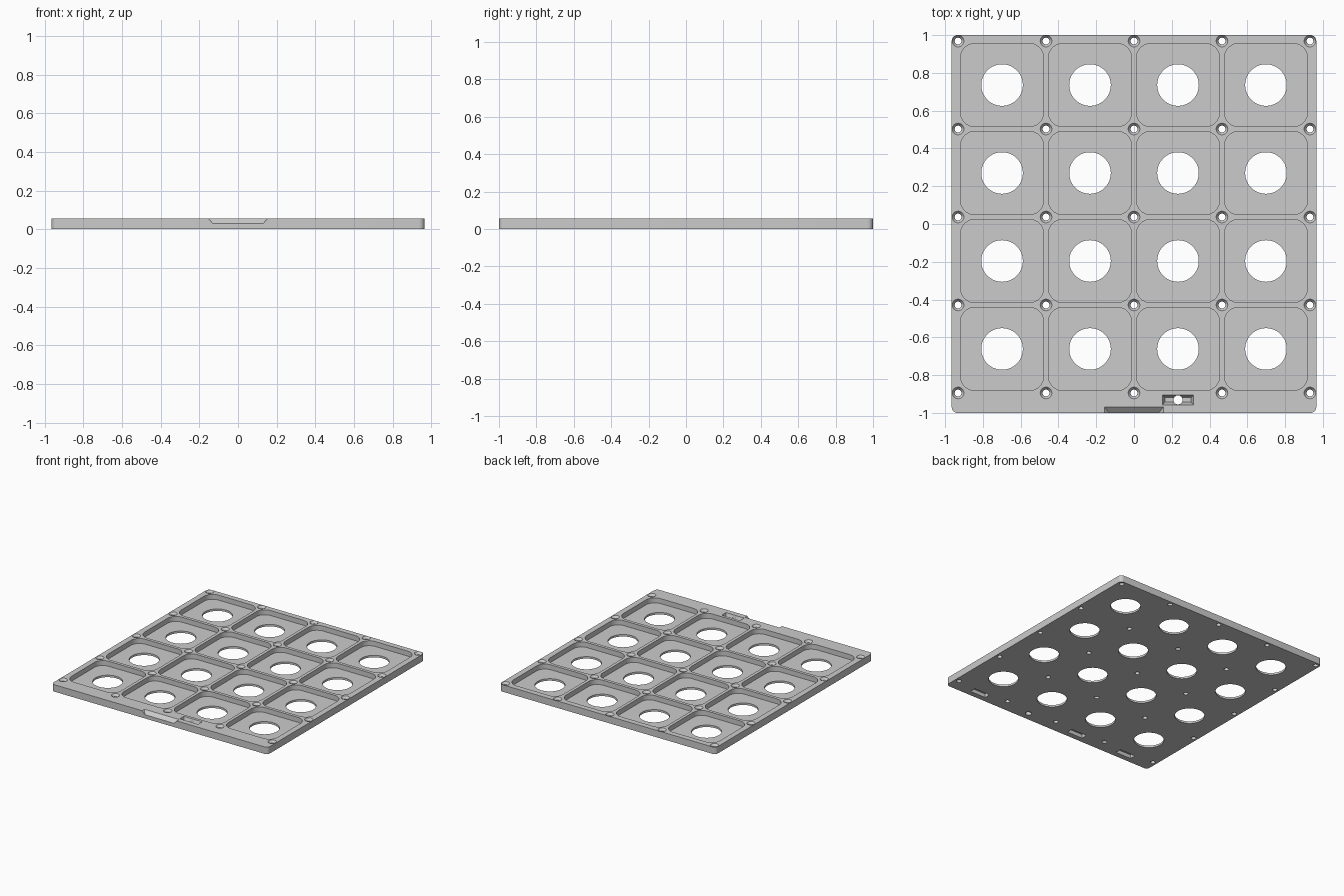
import bpy, bmesh, math

if "Cube" in bpy.data.objects:
    bpy.data.objects.remove(bpy.data.objects["Cube"], do_unlink=True)

HEIGHT = 0.056
PITCH = 0.4657
GRID_Y = 0.037          # the grid sits slightly toward the back
FLOOR = 0.016
LIP_Y = -0.931          # line of the slots in the front border

grey = bpy.data.materials.new("light_grey")
grey.use_nodes = True
grey.diffuse_color = (0.6, 0.6, 0.6, 1)
grey.node_tree.nodes["Principled BSDF"].inputs["Base Color"].default_value = (0.6, 0.6, 0.6, 1)


def circle(cx, cy, r, n=48):
    return [(cx + r * math.cos(math.tau * i / n), cy + r * math.sin(math.tau * i / n))
            for i in range(n)]


def rect(x0, x1, y0, y1):
    return [(x0, y0), (x1, y0), (x1, y1), (x0, y1)]


def rounded_rect(cx, cy, hx, hy, r, n=8):
    points = []
    for k, (sx, sy) in enumerate(((1, 1), (-1, 1), (-1, -1), (1, -1))):
        for i in range(n + 1):
            a = math.pi / 2 * (k + i / n)
            points.append((cx + sx * (hx - r) + r * math.cos(a),
                           cy + sy * (hy - r) + r * math.sin(a)))
    return points


def solid(bm, *levels):
    """Closed solid through (outline, z) levels, bottom to top."""
    rings = [[bm.verts.new((x, y, z)) for x, y in outline] for outline, z in levels]
    for low, high in zip(rings, rings[1:]):
        n = len(low)
        for i in range(n):
            j = (i + 1) % n
            bm.faces.new((low[i], low[j], high[j], high[i]))
    bm.faces.new(rings[0][::-1])
    bm.faces.new(rings[-1])


def make_object(name, bm):
    mesh = bpy.data.meshes.new(name)
    bm.to_mesh(mesh)
    bm.free()
    mesh.materials.append(grey)
    obj = bpy.data.objects.new(name, mesh)
    bpy.context.collection.objects.link(obj)
    return obj


# Base plate with rounded corners
bm = bmesh.new()
solid(bm, (rounded_rect(0, 0, 0.965, 1, 0.03), 0),
      (rounded_rect(0, 0, 0.965, 1, 0.03), HEIGHT))
plate = make_object("grid_plate", bm)

cells = [((i - 1.5) * PITCH, (j - 1.5) * PITCH + GRID_Y) for i in range(4) for j in range(4)]
corners = [((i - 2) * PITCH, (j - 2) * PITCH + GRID_Y) for i in range(5) for j in range(5)]

# Rounded square pockets
pockets = bmesh.new()
for x, y in cells:
    outline = rounded_rect(x, y, 0.22, 0.22, 0.075)
    solid(pockets, (outline, FLOOR), (outline, 0.1))

# Large round openings through the pocket floors
openings = bmesh.new()
for x, y in cells:
    outline = circle(x, y, 0.11, 64)
    solid(openings, (outline, -0.05), (outline, 0.1))

# Countersunk screw holes at the grid corners
screws = bmesh.new()
for x, y in corners:
    solid(screws, (circle(x, y, 0.018, 24), -0.05), (circle(x, y, 0.018, 24), 0.038),
          (circle(x, y, 0.031, 24), HEIGHT), (circle(x, y, 0.031, 24), 0.1))

# Sloped finger notch in the front edge
notch = bmesh.new()
solid(notch, (rect(-0.13, 0.13, -1.05, -1), 0.03),
      (rect(-0.155, 0.155, -1.05, -0.97), HEIGHT),
      (rect(-0.18, 0.18, -1.05, -0.94), 2 * HEIGHT - 0.03))

# Tapered slot in the top of the front border
slot = bmesh.new()
sx = PITCH / 2
solid(slot, (rect(sx - 0.07, sx + 0.07, LIP_Y - 0.012, LIP_Y + 0.012), 0.02),
      (rect(sx - 0.082, sx + 0.082, LIP_Y - 0.026, LIP_Y + 0.026), HEIGHT),
      (rect(sx - 0.082, sx + 0.082, LIP_Y - 0.026, LIP_Y + 0.026), 0.1))

# Small through hole in the slot
slot_hole = bmesh.new()
solid(slot_hole, (circle(sx, LIP_Y, 0.024, 24), -0.05), (circle(sx, LIP_Y, 0.024, 24), 0.1))

# Recesses under the front border, below the other three columns
recesses = bmesh.new()
for column in (-1.5, -0.5, 1.5):
    x = column * PITCH
    outline = rect(x - 0.07, x + 0.07, LIP_Y - 0.025, LIP_Y + 0.025)
    solid(recesses, (outline, -0.05), (outline, 0.03))

# Cut every feature out of the plate
bpy.context.view_layer.objects.active = plate
for name, cut in (("pocket_cutter", pockets), ("opening_cutter", openings),
                  ("screw_cutter", screws), ("notch_cutter", notch),
                  ("slot_cutter", slot), ("slot_hole_cutter", slot_hole),
                  ("recess_cutter", recesses)):
    cutter = make_object(name, cut)
    cutter.hide_render = True
    mod = plate.modifiers.new(name, 'BOOLEAN')
    mod.operation = 'DIFFERENCE'
    mod.solver = 'EXACT'
    mod.object = cutter
    bpy.ops.object.modifier_apply(modifier=mod.name)
    bpy.data.objects.remove(cutter, do_unlink=True)

# Smooth round walls, crisp edges
bpy.ops.object.select_all(action='DESELECT')
plate.select_set(True)
bpy.ops.object.shade_smooth_by_angle(angle=math.radians(30))
